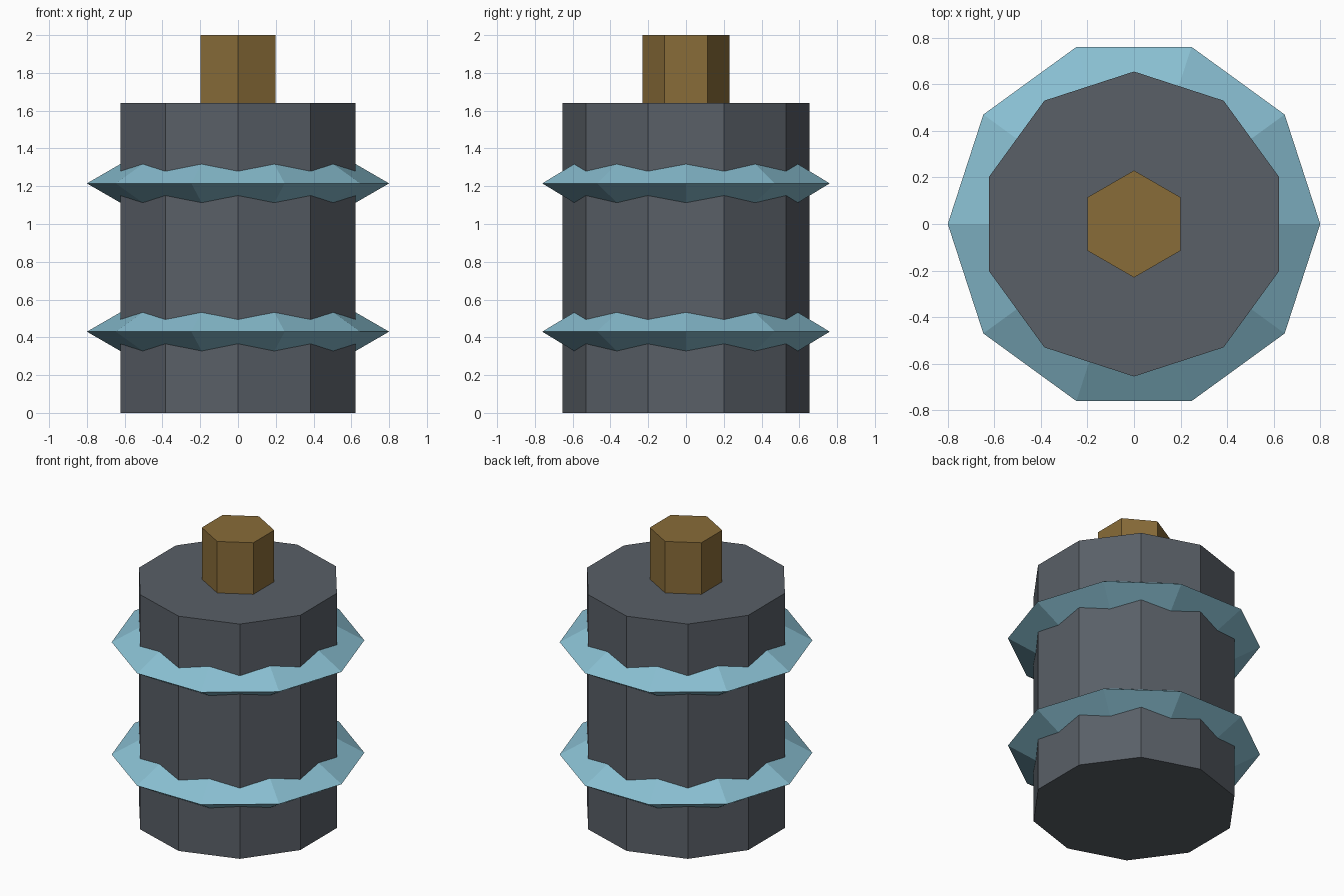
import bpy, bmesh
from math import pi, cos, sin

if "Cube" in bpy.data.objects:
    bpy.data.objects.remove(bpy.data.objects["Cube"])


def material(name, rgb):
    mat = bpy.data.materials.new(name)
    mat.diffuse_color = (*rgb, 1)
    mat.use_nodes = True
    mat.node_tree.nodes["Principled BSDF"].inputs["Base Color"].default_value = mat.diffuse_color
    return mat


def prism(name, sides, radius, z0, z1, mat):
    """Upright prism with one corner pointing along +y."""
    bpy.ops.mesh.primitive_cylinder_add(
        vertices=sides, radius=radius, depth=z1 - z0, location=(0, 0, (z0 + z1) / 2))
    ob = bpy.context.object
    ob.name = name
    ob.data.materials.append(mat)


def ring(name, major, minor, z, mat, sides=10, section=3):
    """Faceted torus with a triangular section pointing outwards."""
    bm = bmesh.new()
    loops = []
    for i in range(sides):
        a = 2 * pi * i / sides
        loop = []
        for j in range(section):
            b = 2 * pi * j / section
            r = major + minor * cos(b)
            loop.append(bm.verts.new((r * cos(a), r * sin(a), minor * sin(b))))
        loops.append(loop)
    for i in range(sides):
        p, q = loops[i], loops[(i + 1) % sides]
        for j in range(section):
            k = (j + 1) % section
            bm.faces.new((p[j], q[j], q[k], p[k]))
    bmesh.ops.recalc_face_normals(bm, faces=bm.faces)
    me = bpy.data.meshes.new(name)
    bm.to_mesh(me)
    bm.free()
    me.materials.append(mat)
    ob = bpy.data.objects.new(name, me)
    ob.location.z = z
    bpy.context.collection.objects.link(ob)


grey = material("dark_grey", (0.10, 0.115, 0.135))
brass = material("brass", (0.25, 0.15, 0.04))
blue = material("pale_blue", (0.25, 0.52, 0.64))

# Ten-sided body and hexagonal shaft on top
prism("body", 10, 0.655, 0, 1.64, grey)
prism("shaft", 6, 0.23, 1.6, 2.0, brass)

# Two pointed bands around the body
for label, z in (("lower_band", 0.43), ("upper_band", 1.215)):
    ring(label, 0.66, 0.14, z, blue)
